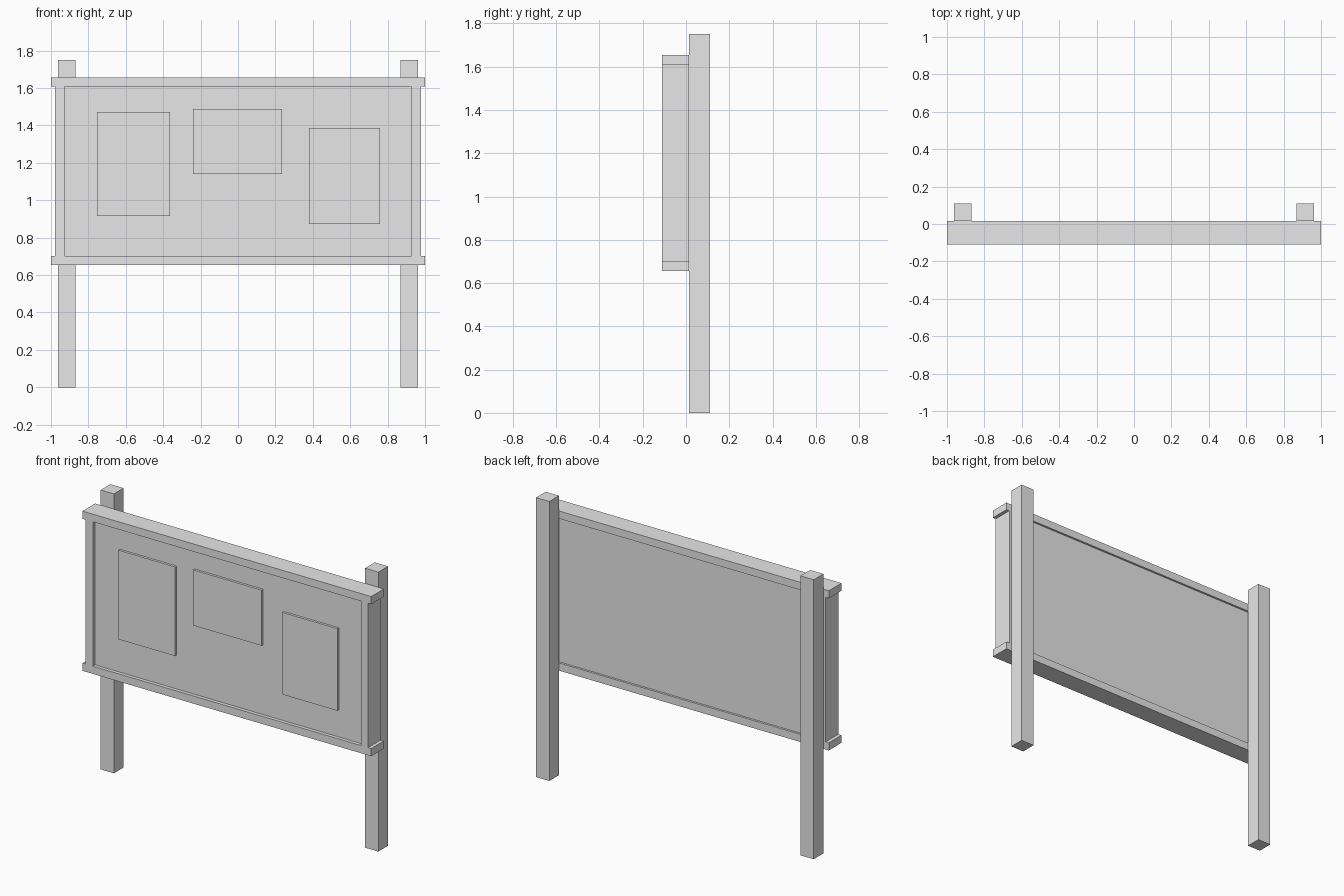
import bpy

cube = bpy.data.objects.get("Cube")
if cube:
    bpy.data.objects.remove(cube, do_unlink=True)

# Single plain grey
grey = bpy.data.materials.new("plain grey")
grey.use_nodes = True
colour = (0.8, 0.8, 0.8, 1)
grey.diffuse_color = colour
grey.node_tree.nodes["Principled BSDF"].inputs["Base Color"].default_value = colour


def box(name, x, y, z):
    """Box spanning the given (low, high) ranges."""
    spans = (x, y, z)
    bpy.ops.mesh.primitive_cube_add(size=1, location=[(a + b) / 2 for a, b in spans])
    obj = bpy.context.object
    obj.name = obj.data.name = name
    obj.scale = [b - a for a, b in spans]
    bpy.ops.object.transform_apply(location=False, rotation=False, scale=True)
    obj.data.materials.append(grey)
    return obj


FRONT, BACK = -0.11, 0.015
BOTTOM, TOP = 0.655, 1.655
RAIL = 0.048
PANEL_FRONT = FRONT + 0.022

# Posts and frame stiles, mirrored left and right
for side, s in (("left", 1), ("right", -1)):
    box(side + "_post", sorted((s * 0.87, s * 0.962)), (BACK, 0.11), (0, 1.75))
    box(side + "_stile", sorted((s * 0.928, s * 0.978)), (FRONT, BACK),
        (BOTTOM + RAIL, TOP - RAIL))

# Frame rails
box("top_rail", (-1, 1), (FRONT, BACK), (TOP - RAIL, TOP))
box("bottom_rail", (-1, 1), (FRONT, BACK), (BOTTOM, BOTTOM + RAIL))

# Recessed board
box("board_panel", (-0.928, 0.928), (PANEL_FRONT, BACK - 0.013),
    (BOTTOM + RAIL, TOP - RAIL))

# Pinned notices
notices = {
    "right_notice": ((-0.755, -0.364), (0.915, 1.473)),
    "middle_notice": ((-0.24, 0.236), (1.14, 1.488)),
    "left_notice": ((0.38, 0.76), (0.873, 1.387)),
}
for name, (x, z) in notices.items():
    box(name, x, (PANEL_FRONT - 0.015, PANEL_FRONT), z)
